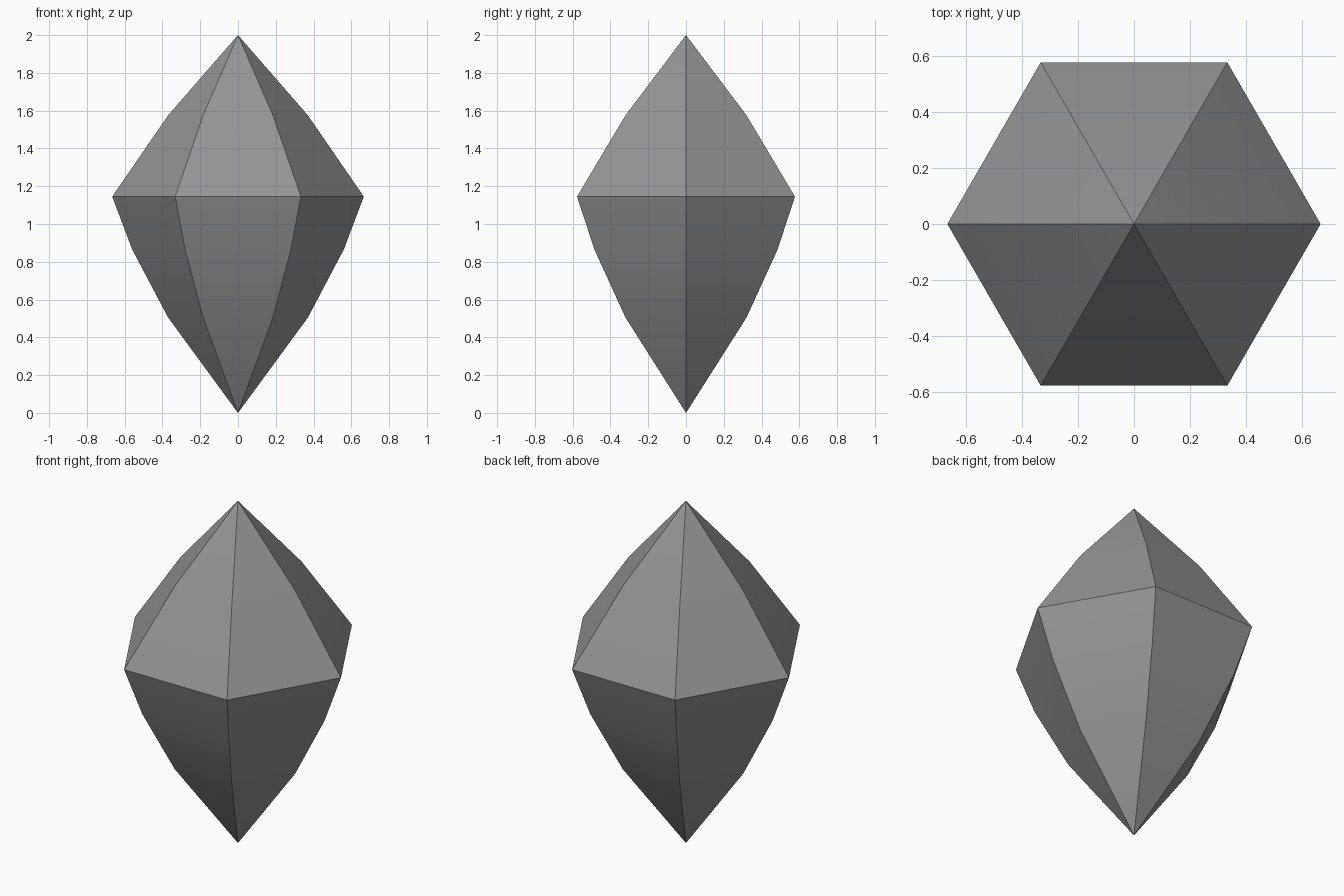
import bpy
import bmesh
import math

cube = bpy.data.objects.get("Cube")
if cube:
    bpy.data.objects.remove(cube, do_unlink=True)

SIDES = 6
HEIGHT = 2.0
# Radius and height of each ring between the two points
RINGS = [(0.37, 0.505), (0.56, 0.865), (0.666, 1.145), (0.37, 1.575)]

# Stone material
stone = bpy.data.materials.new("grey stone")
stone.use_nodes = True
colour = (0.3, 0.3, 0.3, 1)
stone.diffuse_color = colour
stone.node_tree.nodes["Principled BSDF"].inputs["Base Color"].default_value = colour

# Faceted crystal: rings bridged together and closed to a point at each end
bm = bmesh.new()
bottom = bm.verts.new((0, 0, 0))
top = bm.verts.new((0, 0, HEIGHT))
rings = []
for radius, z in RINGS:
    angles = [math.tau * i / SIDES for i in range(SIDES)]
    rings.append([bm.verts.new((radius * math.cos(a), radius * math.sin(a), z)) for a in angles])

for i in range(SIDES):
    j = (i + 1) % SIDES
    bm.faces.new((bottom, rings[0][j], rings[0][i]))
    bm.faces.new((top, rings[-1][i], rings[-1][j]))
    for low, high in zip(rings, rings[1:]):
        bm.faces.new((low[i], low[j], high[j], high[i]))

mesh = bpy.data.meshes.new("crystal")
bm.to_mesh(mesh)
bm.free()
mesh.materials.append(stone)
crystal = bpy.data.objects.new("crystal", mesh)
bpy.context.collection.objects.link(crystal)

# Blend along each facet, keep the ridges and girdle sharp
bpy.ops.object.select_all(action="DESELECT")
crystal.select_set(True)
bpy.context.view_layer.objects.active = crystal
bpy.ops.object.shade_smooth_by_angle(angle=math.radians(30))
